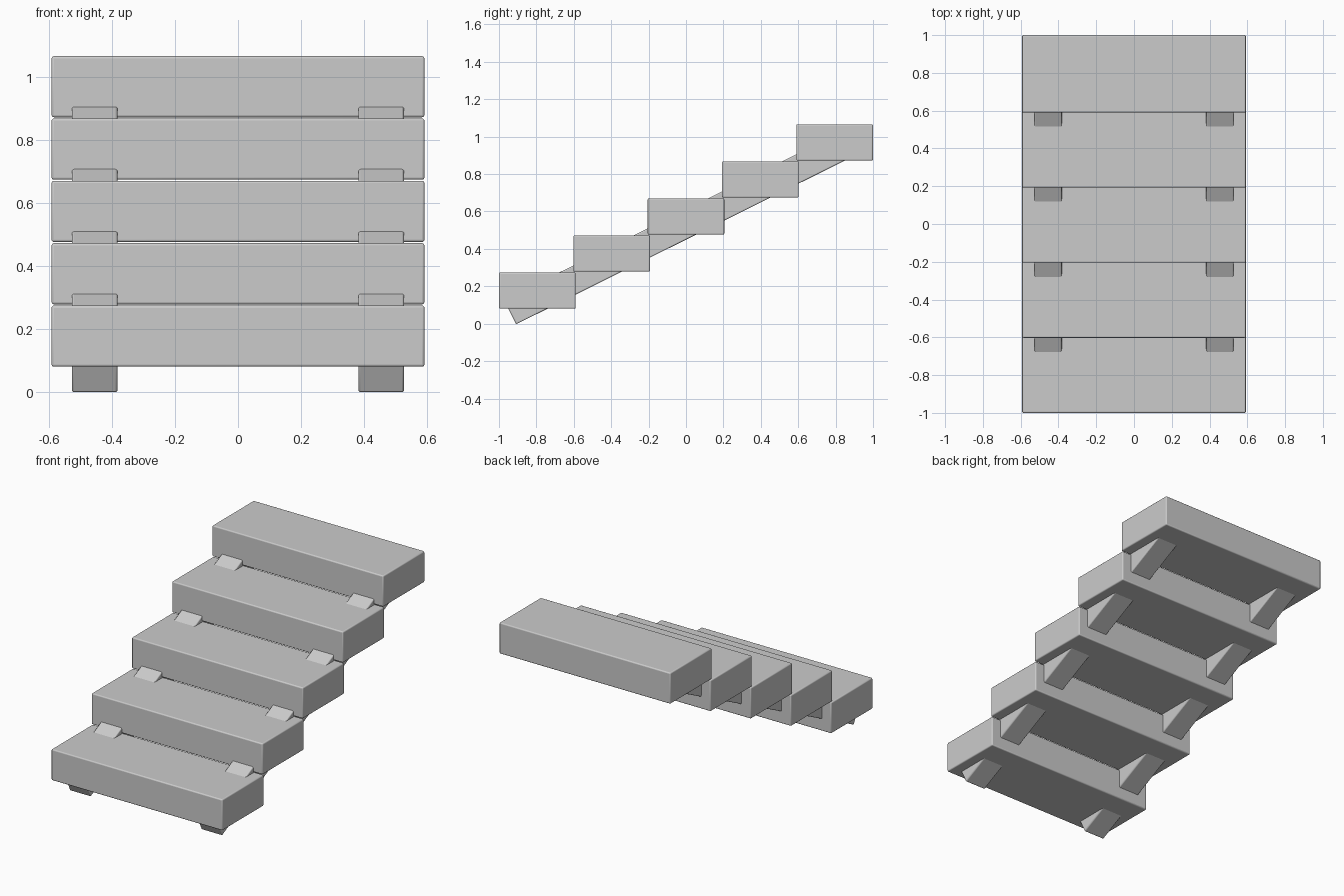
import bpy
from math import atan2, cos, sin

if "Cube" in bpy.data.objects:
    bpy.data.objects.remove(bpy.data.objects["Cube"])


def beveled_box(name, center, size, tilt=0.0, bevel=0.007):
    bpy.ops.mesh.primitive_cube_add(size=1, location=center)
    ob = bpy.context.object
    ob.name = name
    ob.scale = size
    bpy.ops.object.transform_apply(location=False, rotation=False, scale=True)
    ob.rotation_euler.x = tilt
    mod = ob.modifiers.new("soft_edges", 'BEVEL')
    mod.width = bevel
    mod.segments = 3
    bpy.ops.object.shade_smooth_by_angle()
    return ob


# Five overlapping treads
TREADS = 5
DEPTH, HEIGHT, WIDTH = 0.41, 0.194, 1.184
RUN, RISE = (2 - DEPTH) / (TREADS - 1), 0.198
for i in range(TREADS):
    y = -1 + DEPTH / 2 + i * RUN
    z = 0.08 + HEIGHT / 2 + i * RISE
    beveled_box(f"tread_{i + 1}", (0, y, z), (WIDTH, DEPTH, HEIGHT))

# Two sloping support beams, placed from their lowest corner
slope = atan2(RISE, RUN)
thick, length = 0.145, 2.02
foot_y, foot_z = -0.908, -0.003
beam_y = foot_y + cos(slope) * length / 2 - sin(slope) * thick / 2
beam_z = foot_z + sin(slope) * length / 2 + cos(slope) * thick / 2
for side, name in ((-1, "left_beam"), (1, "right_beam")):
    beveled_box(name, (side * 0.455, beam_y, beam_z),
                (0.145, length, thick), slope)
